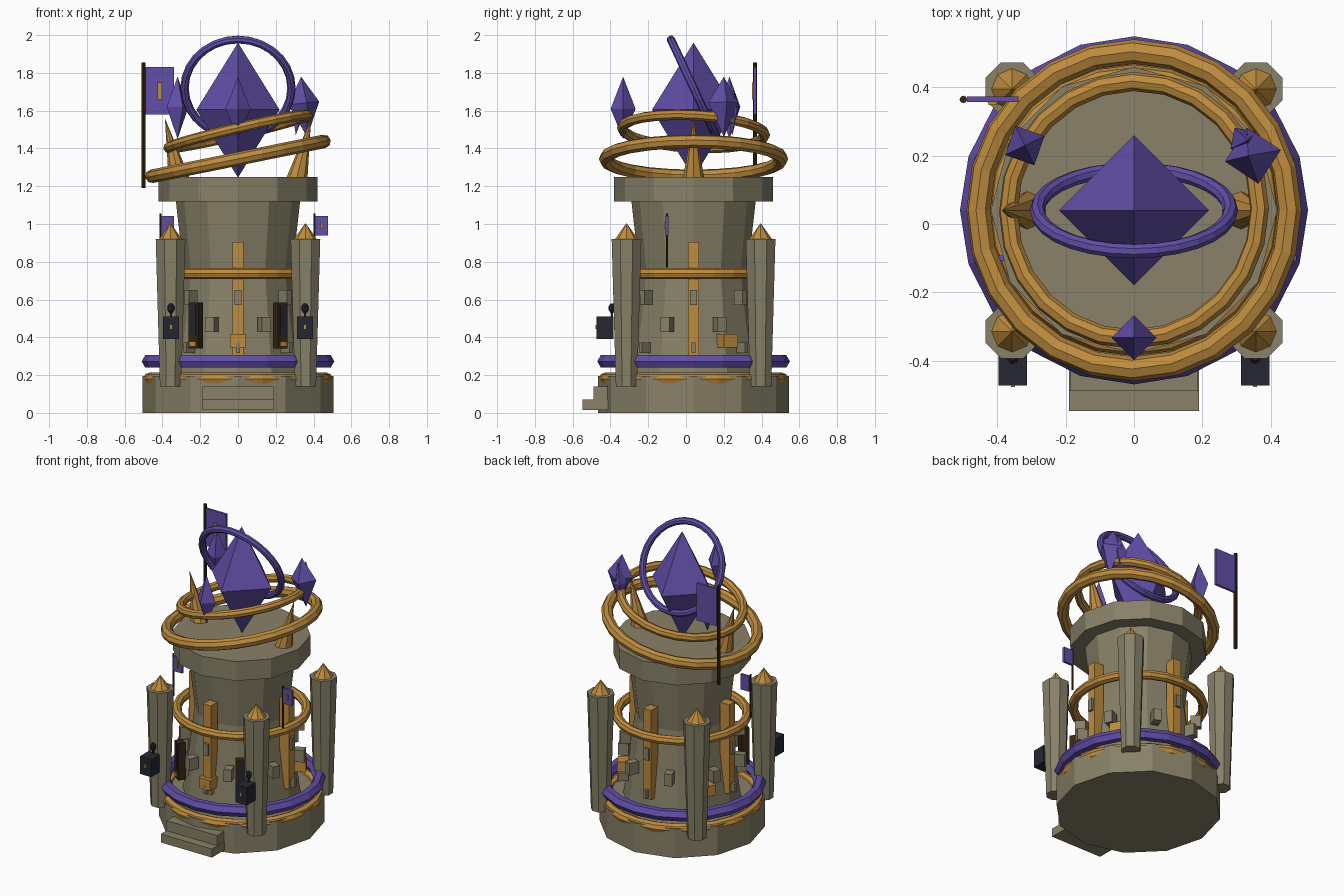
import bpy, math
from mathutils import Vector, Matrix

if "Cube" in bpy.data.objects:
    bpy.data.objects.remove(bpy.data.objects["Cube"])

CY = 0.04  # tower axis sits slightly behind the origin because of the steps


def material(name, r, g, b):
    m = bpy.data.materials.new(name)
    lin = [((c / 255 + 0.055) / 1.055) ** 2.4 for c in (r, g, b)]
    m.diffuse_color = (*lin, 1)
    m.use_nodes = True
    m.node_tree.nodes["Principled BSDF"].inputs["Base Color"].default_value = m.diffuse_color
    return m


STONE = material("weathered stone", 136, 129, 104)
GOLD = material("warm gold", 190, 140, 62)
PURPLE = material("royal purple", 97, 78, 168)
NAVY = material("dark iron", 38, 38, 52)
BROWN = material("dark wood", 54, 38, 18)


def make(name, verts, faces, mat, matrix=None):
    me = bpy.data.meshes.new(name)
    me.from_pydata(verts, [], faces)
    if matrix is not None:
        me.transform(matrix)
    me.materials.append(mat)
    ob = bpy.data.objects.new(name, me)
    bpy.context.collection.objects.link(ob)
    return ob


def lathe(name, profile, sides, mat, pos=(0, CY, 0), turn=0.0):
    """Closed solid of revolution from (radius, z) pairs, flat faced."""
    verts, faces = [], []
    for r, z in profile:
        for i in range(sides):
            a = turn + 2 * math.pi * i / sides
            verts.append((r * math.cos(a), r * math.sin(a), z))
    for k in range(len(profile) - 1):
        for i in range(sides):
            j = (i + 1) % sides
            faces.append((k * sides + i, k * sides + j, (k + 1) * sides + j, (k + 1) * sides + i))
    faces.append(tuple(reversed(range(sides))))
    faces.append(tuple(range((len(profile) - 1) * sides, len(profile) * sides)))
    return make(name, verts, faces, mat, Matrix.Translation(pos))


def ring(name, major, minor, mat, z, rot=(0, 0, 0), segs=24, sides=8):
    verts, faces = [], []
    for i in range(segs):
        a = 2 * math.pi * i / segs
        for k in range(sides):
            b = 2 * math.pi * k / sides
            r = major + minor * math.cos(b)
            verts.append((r * math.cos(a), r * math.sin(a), minor * math.sin(b)))
    for i in range(segs):
        for k in range(sides):
            n, m = (i + 1) % segs, (k + 1) % sides
            faces.append((i * sides + k, n * sides + k, n * sides + m, i * sides + m))
    mx = Matrix.Translation((0, CY, z))
    for angle, axis in zip(rot, "XYZ"):
        mx = mx @ Matrix.Rotation(angle, 4, axis)
    return make(name, verts, faces, mat, mx)


def box(name, pos, size, mat, turn=0.0):
    x, y, z = (s / 2 for s in size)
    verts = [(i, j, k) for k in (-z, z) for j in (-y, y) for i in (-x, x)]
    faces = [(0, 2, 3, 1), (4, 5, 7, 6), (0, 1, 5, 4), (2, 6, 7, 3), (0, 4, 6, 2), (1, 3, 7, 5)]
    return make(name, verts, faces, mat, Matrix.Translation(pos) @ Matrix.Rotation(turn, 4, "Z"))


def radial_box(name, angle, r, z, size, mat):
    """Box whose -y side faces outward; angle is measured from the front."""
    pos = (r * math.sin(angle), CY - r * math.cos(angle), z)
    return box(name, pos, size, mat, angle)


def crystal(name, pos, r, low, high, turn=0.0, lean=0.0):
    verts = [(r, 0, 0), (0, r, 0), (-r, 0, 0), (0, -r, 0), (0, 0, -low), (0, 0, high)]
    faces = [(i, (i + 1) % 4, 5) for i in range(4)] + [((i + 1) % 4, i, 4) for i in range(4)]
    mx = Matrix.Translation(pos) @ Matrix.Rotation(lean, 4, "Y") @ Matrix.Rotation(turn, 4, "Z")
    return make(name, verts, faces, PURPLE, mx)


def spike(name, base, tip, r, sides=8):
    b, t = Vector(base), Vector(tip)
    verts = [(b.x + r * math.cos(2 * math.pi * i / sides), b.y + r * math.sin(2 * math.pi * i / sides), b.z)
             for i in range(sides)] + [tuple(t)]
    faces = [(i, (i + 1) % sides, sides) for i in range(sides)] + [tuple(reversed(range(sides)))]
    return make(name, verts, faces, GOLD)


# Main tower
lathe("base_drum", [(0.505, 0), (0.505, 0.195)], 12, STONE)
lathe("tower_body", [(0.36, 0.19), (0.32, 0.48), (0.287, 0.75), (0.33, 1.13)], 12, STONE)
lathe("tower_cap", [(0.42, 1.12), (0.42, 1.25)], 12, STONE)

# Steps at the front
box("upper_step", (0, -0.435, 0.105), (0.375, 0.11, 0.07), STONE)
box("lower_step", (0, -0.48, 0.043), (0.38, 0.135, 0.057), STONE)

# Horizontal bands around the tower
ring("base_gold_ring", 0.467, 0.034, GOLD, 0.18)
ring("base_purple_ring", 0.472, 0.038, PURPLE, 0.273, segs=20, sides=6)
ring("waist_gold_ring", 0.397, 0.03, GOLD, 0.738)

# Floating rings around the crystal
ring("lower_tilted_ring", 0.465, 0.036, GOLD, 1.345, (0, -0.2, 0))
ring("upper_tilted_ring", 0.378, 0.028, GOLD, 1.49, (-0.05, -0.23, 0))
ring("crystal_halo", 0.283, 0.022, PURPLE, 1.72, (math.radians(115), 0, 0), segs=28)

# Crystals
crystal("great_crystal", (0, CY, 1.605), 0.22, 0.36, 0.355)
crystal("front_shard", (0, -0.333, 1.61), 0.066, 0.16, 0.17)
crystal("left_shard", (-0.32, 0.23, 1.62), 0.064, 0.17, 0.16, 0.45)
crystal("right_shard", (0.348, 0.2, 1.64), 0.084, 0.18, 0.14, 0.2, -0.1)
crystal("small_right_shard", (0.32, 0.245, 1.61), 0.045, 0.14, 0.13, 0.6, 0.1)

# Corner pillars with gold tips
for sx in (-1, 1):
    for sy in (-1, 1):
        p = (sx * 0.357, CY + sy * 0.355, 0)
        lathe("corner_pillar", [(0.061, 0.14), (0.085, 0.92)], 8, STONE, p, math.pi / 8)
        spike("pillar_tip", (p[0], p[1], 0.915), (p[0], p[1], 1.005), 0.064)

# Leaning prongs on the cap
for s in (-1, 1):
    spike("cap_prong", (s * 0.312, CY, 1.245), (s * 0.387, CY, 1.56), 0.056)

# Vertical gold straps
for i in range(4):
    radial_box("gold_strap", i * math.pi / 2, 0.335, 0.605, (0.058, 0.07, 0.6), GOLD)

# Protruding wall stones in three rows
for z, r, w, shift, n in ((0.345, 0.365, 0.022, 0, 8), (0.468, 0.362, 0.05, 0.5, 8), (0.61, 0.352, 0.035, 0, 8)):
    for i in range(n):
        a = 2 * math.pi * (i + shift) / n
        radial_box("wall_stone", a, r, z, (w, 0.065, 0.08 if z > 0.4 else 0.055), STONE)

# Gold blocks at thirds around the foot
for i in range(3):
    radial_box("gold_block", i * 2 * math.pi / 3, 0.355, 0.382, (0.085, 0.08, 0.07), GOLD)

for s in (-1, 1):
    # Narrow framed windows beside the front
    a = s * math.radians(34)
    radial_box("window_frame", a, 0.40, 0.463, (0.062, 0.05, 0.245), BROWN)
    radial_box("window_pane", a, 0.427, 0.49, (0.036, 0.008, 0.16), NAVY)
    radial_box("window_sill", a, 0.427, 0.365, (0.036, 0.008, 0.02), GOLD)
    # Lanterns on the front pillars
    x = s * 0.355
    box("lantern", (x, -0.428, 0.45), (0.084, 0.09, 0.118), NAVY)
    lathe("lantern_knob", [(0.008, 0.53), (0.018, 0.545), (0.018, 0.565), (0.008, 0.578)], 8, NAVY, (x, -0.392, 0))
    box("lantern_hook", (x, -0.392, 0.52), (0.01, 0.012, 0.03), NAVY)
    box("lantern_flame", (x, -0.475, 0.455), (0.012, 0.006, 0.022), GOLD)


def banner(name, x, y, z0, z1, f0, f1, width, r):
    """Pole with a cloth to its +x side and a gold emblem facing the front."""
    lathe(name + "_pole", [(r, z0), (r, z1)], 8, BROWN, (x, y, 0))
    mid, h = (f0 + f1) / 2, f1 - f0
    box(name + "_cloth", (x + r + width / 2, y, mid), (width, 0.016, h), PURPLE)
    box(name + "_emblem", (x + r + width / 2, y - 0.012, mid), (width * 0.17, 0.009, h * 0.36), GOLD)


banner("great_banner", -0.5, 0.365, 1.19, 1.855, 1.58, 1.83, 0.15, 0.011)
banner("left_banner", -0.41, -0.10, 0.77, 1.055, 0.94, 1.042, 0.065, 0.006)
banner("right_banner", 0.405, -0.10, 0.77, 1.055, 0.94, 1.042, 0.065, 0.006)
